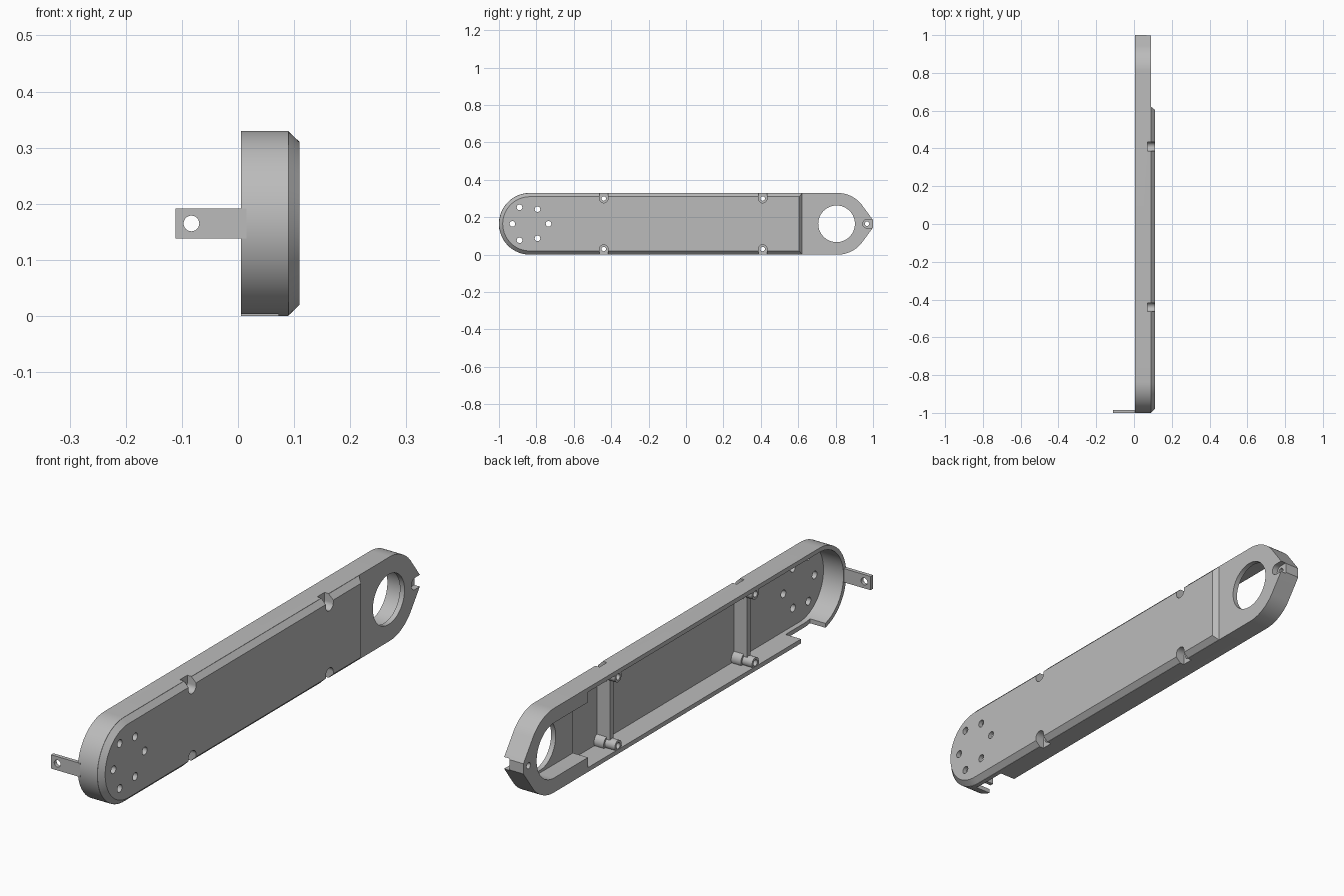
import bpy, bmesh
from math import sin, cos, pi, radians

old = bpy.data.objects.get("Cube")
if old:
    bpy.data.objects.remove(old, do_unlink=True)

grey = bpy.data.materials.new("matte_grey")
grey.use_nodes = True
COLOUR = (0.5, 0.5, 0.5, 1)
grey.diffuse_color = COLOUR
grey.node_tree.nodes["Principled BSDF"].inputs["Base Color"].default_value = COLOUR

R = 0.165            # half height of the arm, also its mid height
OPEN, STEP, FACE = 0.005, 0.09, 0.11   # x levels: open side, low face, raised face
HUB = 0.81           # y centre of the large bore


def loft(name, sections):
    """Solid through (x, outline) sections, outlines given as (y, z) lists."""
    bm = bmesh.new()
    rings = [[bm.verts.new((x, y, z)) for y, z in pts] for x, pts in sections]
    for a, b in zip(rings, rings[1:]):
        for i in range(len(a)):
            j = (i + 1) % len(a)
            bm.faces.new((a[i], a[j], b[j], b[i]))
    bm.faces.new(rings[0])
    bm.faces.new(rings[-1])
    bmesh.ops.recalc_face_normals(bm, faces=bm.faces)
    mesh = bpy.data.meshes.new(name)
    bm.to_mesh(mesh)
    bm.free()
    mesh.materials.append(grey)
    obj = bpy.data.objects.new(name, mesh)
    bpy.context.collection.objects.link(obj)
    return obj


def arc(cy, r, a0, a1, n=24):
    angles = [radians(a0 + (a1 - a0) * i / n) for i in range(n + 1)]
    return [(cy + r * cos(a), R + r * sin(a)) for a in angles]


def box(x0, x1, y0, y1, z0, z1):
    pts = [(y0, z0), (y1, z0), (y1, z1), (y0, z1)]
    return loft("block", [(x0, pts), (x1, pts)])


def rod(x0, x1, y, z, r, n=32):
    pts = [(y + r * cos(2 * pi * i / n), z + r * sin(2 * pi * i / n)) for i in range(n)]
    return loft("rod", [(x0, pts), (x1, pts)])


def combine(target, tool, operation):
    mod = target.modifiers.new("combine", 'BOOLEAN')
    mod.operation, mod.object, mod.solver = operation, tool, 'EXACT'
    bpy.context.view_layer.update()
    graph = bpy.context.evaluated_depsgraph_get()
    mesh = bpy.data.meshes.new_from_object(target.evaluated_get(graph))
    target.modifiers.clear()
    target.data = mesh
    bpy.data.objects.remove(tool, do_unlink=True)


def cut(target, tool):
    combine(target, tool, 'DIFFERENCE')


def add(target, tool):
    combine(target, tool, 'UNION')


def half_capsule(inset, end):
    """Round at the front, square at y = end."""
    r = R - inset
    return arc(-1 + R, r, 90, 270, 40) + [(end, R - r), (end, R + r)]


# Outer body: round front end, pointed back end
tip = [(1.0, R - 0.02), (1.0, R + 0.02)]
outline = arc(-1 + R, R, 90, 270, 40) + arc(HUB, R, -90, -38, 14) + tip + arc(HUB, R, 38, 90, 14)
housing = loft("arm_housing", [(OPEN, outline), (STEP, outline)])

# Raised outer face with chamfered rim
add(housing, loft("raised_face", [
    (0.08, half_capsule(0.001, 0.621)),
    (STEP, half_capsule(0.001, 0.621)),
    (FACE, half_capsule(0.02, 0.605))]))

# Long hollow and narrower hollow around the bore
hollow = half_capsule(0.017, 0.6)
cut(housing, loft("hollow", [(-0.05, hollow), (0.092, hollow)]))
pocket = arc(HUB, 0.108, -90, 90, 32) + [(0.55, R + 0.108), (0.55, R - 0.108)]
cut(housing, loft("pocket", [(-0.05, pocket), (0.07, pocket)]))
cut(housing, rod(0, 0.2, HUB - 0.005, R, 0.098, 64))

# Cross ribs with a screw post at each end
POSTS_Y = (-0.44, 0.41)
POST_Z = 0.135
for y in POSTS_Y:
    add(housing, box(0.035, 0.097, y - 0.011, y + 0.011, R - POST_Z, R + POST_Z))
    for side in (-1, 1):
        z = R + side * POST_Z
        add(housing, rod(0.05, 0.096, y, z, 0.029))
        add(housing, rod(OPEN + 0.002, 0.07, y, z, 0.021))

# Counterbored screw seats open to the edge
SEAT = 0.023
for y in POSTS_Y:
    for side in (-1, 1):
        z = R + side * POST_Z
        cut(housing, rod(0.072, 0.2, y, z, SEAT))
        cut(housing, box(0.072, 0.2, y - SEAT, y + SEAT, *sorted((z, z + side * 0.1))))
        cut(housing, rod(-0.05, 0.2, y, z, 0.012, 20))
TIP_Y = 0.968
cut(housing, rod(0.066, 0.2, TIP_Y, R, SEAT))
cut(housing, box(0.066, 0.2, TIP_Y, 1.1, R - SEAT, R + SEAT))
cut(housing, rod(-0.05, 0.2, TIP_Y, R, 0.012, 20))

# Ring of small fixing holes in the round end
for y, dz in ((-0.928, 0), (-0.89, 0.088), (-0.794, 0.078), (-0.735, 0)):
    for side in ((-1, 1) if dz else (1,)):
        cut(housing, rod(0.05, 0.2, y, R + side * dz, 0.015, 20))

# Cable gap in the lower wall
cut(housing, box(-0.05, 0.072, -0.87, -0.72, -0.05, 0.03))

# Flat mounting tab at the front, with a screw hole
tab = box(-0.111, 0.015, -1.0, -0.985, R - 0.027, R + 0.027)
tab.name = tab.data.name = "mounting_tab"
pin = rod(-0.05, 0.05, 0, 0, 0.014, 24)
pin.rotation_euler.z = pi / 2
pin.location = (-0.083, -1, R)
cut(tab, pin)

# Smooth the curved walls, keep edges sharp
bpy.ops.object.select_all(action='DESELECT')
for obj in (housing, tab):
    obj.select_set(True)
bpy.context.view_layer.objects.active = housing
bpy.ops.object.shade_smooth_by_angle(angle=radians(25))
